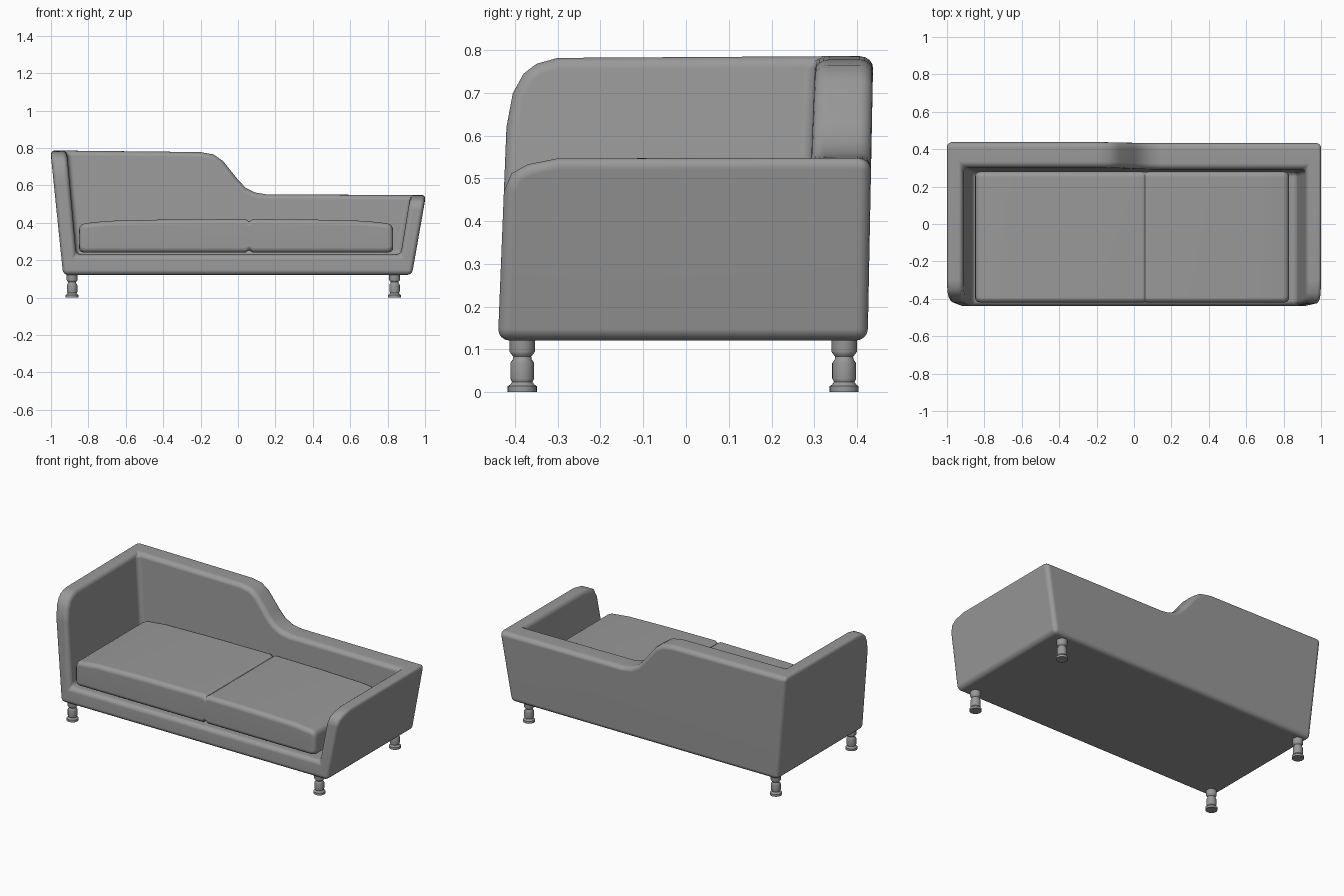
import bpy, bmesh, math

if "Cube" in bpy.data.objects:
    bpy.data.objects.remove(bpy.data.objects["Cube"])

BOT, SEAT = 0.121, 0.23

# Dark grey upholstery and legs
grey = bpy.data.materials.new("dark_grey")
grey.diffuse_color = (0.32, 0.32, 0.32, 1)
grey.use_nodes = True
grey.node_tree.nodes["Principled BSDF"].inputs["Base Color"].default_value = grey.diffuse_color


def finish(name, bm, bevel=0, angle=40):
    bmesh.ops.recalc_face_normals(bm, faces=bm.faces)
    mesh = bpy.data.meshes.new(name)
    bm.to_mesh(mesh)
    bm.free()
    mesh.materials.append(grey)
    ob = bpy.data.objects.new(name, mesh)
    bpy.context.collection.objects.link(ob)
    bpy.ops.object.select_all(action='DESELECT')
    ob.select_set(True)
    bpy.context.view_layer.objects.active = ob
    if bevel:
        m = ob.modifiers.new("round_edges", 'BEVEL')
        m.width, m.segments = bevel, 4
        m.limit_method, m.angle_limit = 'ANGLE', math.radians(50)
        m.use_clamp_overlap = False
        bpy.ops.object.modifier_apply(modifier=m.name)
    bpy.ops.object.shade_smooth_by_angle(angle=math.radians(angle))
    ob.modifiers.new("even_shading", 'WEIGHTED_NORMAL').keep_sharp = True
    return ob


def loft(name, rings, angle=40):
    bm = bmesh.new()
    rows = [[bm.verts.new(p) for p in r] for r in rings]
    n = len(rows[0])
    for a, b in zip(rows, rows[1:]):
        for i in range(n):
            bm.faces.new((a[i], a[(i + 1) % n], b[(i + 1) % n], b[i]))
    bm.faces.new(rows[0])
    bm.faces.new(rows[-1])
    return finish(name, bm, 0, angle)


def slope(v0, z0, v1, z1):
    return lambda z: v0 + (v1 - v0) * (z - z0) / (z1 - z0)


# Sloping planes of the shell: outer and inner left, right, back; and front
out_l, out_r = slope(-0.935, BOT, -1.003, 0.785), slope(0.93, BOT, 1.005, 0.548)
out_b, front = slope(0.425, BOT, 0.438, 0.785), slope(-0.44, BOT, -0.42, 0.62)
in_l, in_r = slope(-0.865, SEAT, -0.915, 0.785), slope(0.87, SEAT, 0.922, 0.548)
in_b = slope(0.28, SEAT, 0.303, 0.785)

# Rim heights along the left arm, the swooping back and the right arm
arm_l = [(front(0.62), 0.62), (-0.405, 0.70), (-0.38, 0.745), (-0.35, 0.768), (-0.30, 0.782)]
back = [(-0.2, 0.778), (-0.13, 0.765), (-0.08, 0.73), (0.0, 0.63),
        (0.04, 0.588), (0.09, 0.562), (0.15, 0.552)]
arm_r = [(-0.30, 0.547), (-0.37, 0.533), (-0.408, 0.512), (front(0.47), 0.47)]
HL, HR = 0.786, 0.548


def rim(xl, xr, yb):
    return ([(xl(z), y, z) for y, z in arm_l] + [(xl(HL), yb(HL), HL)]
            + [(x, yb(z), z) for x, z in back]
            + [(xr(HR), yb(HR), HR)] + [(xr(z), y, z) for y, z in arm_r])


def foot(xl, xr, yb, z):
    return [(xl(z), front(z), z), (xl(z), yb(z), z), (xr(z), yb(z), z), (xr(z), front(z), z)]


# Upholstered shell: base, arms and back in one piece
bm = bmesh.new()
O, I, OF, IF = [[bm.verts.new(p) for p in pts] for pts in (
    rim(out_l, out_r, out_b), rim(in_l, in_r, in_b),
    foot(out_l, out_r, out_b, BOT), foot(in_l, in_r, in_b, SEAT))]
c1 = len(arm_l)
c2 = c1 + len(back) + 1
for top, low in ((O, OF), (I, IF)):
    for k, (a, b) in enumerate(((0, c1), (c1, c2), (c2, len(O) - 1))):
        bm.faces.new([low[k]] + top[a:b + 1] + [low[k + 1]])
    bm.faces.new(low)
for i in range(len(O) - 1):
    bm.faces.new((O[i], O[i + 1], I[i + 1], I[i]))
bm.faces.new((OF[0], O[0], I[0], IF[0], IF[3], I[-1], O[-1], OF[3]))
finish("sofa_shell", bm, 0.027)


# Seat cushion: rounded sections with a shallow pinched seam
def section(x, inset_y, inset_z, top, r=0.028):
    y0, y1, z0, z1 = -0.42 + inset_y, 0.28 - inset_y, 0.24 + inset_z, top - inset_z
    ring = []
    for k, (cy, cz) in enumerate(((y1 - r, z1 - r), (y0 + r, z1 - r), (y0 + r, z0 + r), (y1 - r, z0 + r))):
        for j in range(5):
            a = math.pi / 2 * (k + j / 4)
            ring.append((x, cy + r * math.cos(a), cz + r * math.sin(a)))
    return ring


loft("seat_cushion", [section(*s) for s in (
    (-0.85, 0.03, 0.028, 0.385), (-0.847, 0.015, 0.013, 0.388), (-0.837, 0.004, 0.004, 0.393),
    (-0.82, 0, 0, 0.397), (-0.70, 0, 0, 0.41), (-0.4, 0, 0, 0.417), (0.04, 0, 0, 0.42),
    (0.06, 0.002, 0.013, 0.42), (0.08, 0, 0, 0.42), (0.4, 0, 0, 0.417), (0.68, 0, 0, 0.41),
    (0.80, 0, 0, 0.397), (0.817, 0.004, 0.004, 0.393), (0.827, 0.015, 0.013, 0.388),
    (0.83, 0.03, 0.028, 0.385))], 50)

# Four turned legs
profile = [(0.034, 0), (0.034, 0.014), (0.028, 0.018), (0.024, 0.024), (0.028, 0.032),
           (0.028, 0.068), (0.022, 0.077), (0.021, 0.083), (0.024, 0.087), (0.030, 0.095), (0.030, 0.14)]
for side, x in (("left", -0.887), ("right", 0.837)):
    for end, y in (("front", -0.383), ("back", 0.37)):
        loft(f"{end}_{side}_leg", [[(x + r * math.cos(math.tau * i / 24), y + r * math.sin(math.tau * i / 24), z)
                                    for i in range(24)] for r, z in profile])
